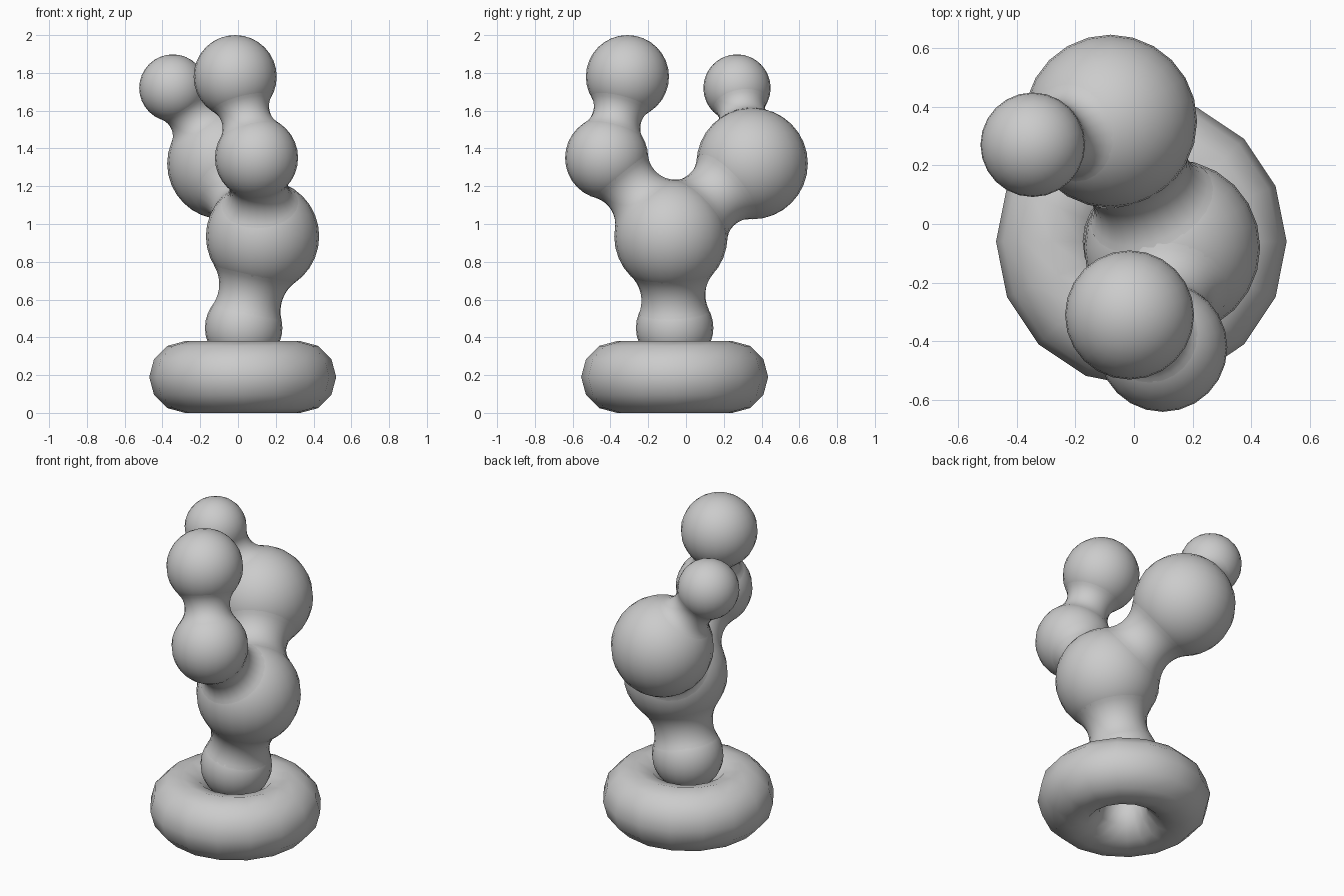
import bpy, bmesh, math
from mathutils import Vector

if "Cube" in bpy.data.objects:
    bpy.data.objects.remove(bpy.data.objects["Cube"])

# Ball name: (centre, radius)
BALLS = {
    "stem_ball": ((0.03, -0.06, 0.45), 0.205),
    "trunk_ball": ((0.13, -0.08, 0.935), 0.30),
    "back_arm_ball": ((-0.08, 0.35, 1.32), 0.295),
    "back_tip_ball": ((-0.345, 0.27, 1.72), 0.178),
    "front_arm_ball": ((0.098, -0.42, 1.35), 0.22),
    "front_tip_ball": ((-0.015, -0.31, 1.78), 0.22),
}

# Connections: lower ball, upper ball, neck radius
NECKS = [
    ("stem_ball", "trunk_ball", 0.17),
    ("trunk_ball", "back_arm_ball", 0.18),
    ("trunk_ball", "front_arm_ball", 0.155),
    ("back_arm_ball", "back_tip_ball", 0.125),
    ("front_arm_ball", "front_tip_ball", 0.13),
]


def make_object(name, bm):
    bmesh.ops.recalc_face_normals(bm, faces=bm.faces)
    for f in bm.faces:
        f.smooth = True
    mesh = bpy.data.meshes.new(name)
    bm.to_mesh(mesh)
    bm.free()
    ob = bpy.data.objects.new(name, mesh)
    bpy.context.collection.objects.link(ob)
    return ob


def ball(name, centre, radius):
    bm = bmesh.new()
    bmesh.ops.create_uvsphere(bm, u_segments=24, v_segments=16, radius=radius)
    bmesh.ops.translate(bm, verts=bm.verts, vec=centre)
    make_object(name, bm)


def surface(name, rings, close=False):
    """Skin a list of vertex rings."""
    bm = bmesh.new()
    loops = [[bm.verts.new(p) for p in ring] for ring in rings]
    n = len(loops[0])
    pairs = list(zip(loops, loops[1:]))
    if close:
        pairs.append((loops[-1], loops[0]))
    for a, b in pairs:
        for i in range(n):
            j = (i + 1) % n
            bm.faces.new((a[i], a[j], b[j], b[i]))
    return make_object(name, bm)


def fillet(name, ca, ra, cb, rb, neck, sides=24, steps=10):
    """Concave neck whose arc is tangent to both balls."""
    ca, cb = Vector(ca), Vector(cb)
    d = (cb - ca).length

    def arc_centre(f):
        x = (d * d + (ra + f) ** 2 - (rb + f) ** 2) / (2 * d)
        return x, math.sqrt(max((ra + f) ** 2 - x * x, 0))

    lo, hi = max(0.0, (d - ra - rb) / 2), 5.0
    for _ in range(50):
        f = (lo + hi) / 2
        if arc_centre(f)[1] - f < neck:
            lo = f
        else:
            hi = f
    x, h = arc_centre(f)
    a0 = math.atan2(-h, -x)
    a1 = math.atan2(-h, d - x)
    turn = ((cb - ca) / d).to_track_quat('Z', 'Y')
    rings = []
    for s in range(steps + 1):
        a = a0 + (a1 - a0) * s / steps
        px, pr = x + f * math.cos(a), h + f * math.sin(a)
        rings.append([ca + turn @ Vector((pr * math.cos(t), pr * math.sin(t), px))
                      for t in (2 * math.pi * i / sides for i in range(sides))])
    surface(name, rings)


# Ring base, 16 sides around and 12 through the tube
rings = []
for i in range(16):
    u = 2 * math.pi * i / 16
    ring = []
    for j in range(12):
        v = 2 * math.pi * j / 12
        r = 0.305 + 0.19 * math.cos(v)
        ring.append((0.025 + r * math.cos(u), -0.06 + r * math.sin(u),
                     0.19 + 0.19 * math.sin(v)))
    rings.append(ring)
surface("base_ring", rings, close=True)

# Balls
for name, (c, r) in BALLS.items():
    ball(name, c, r)

# Necks
for a, b, neck in NECKS:
    fillet(f"neck_{a}_to_{b}", *BALLS[a], *BALLS[b], neck)
